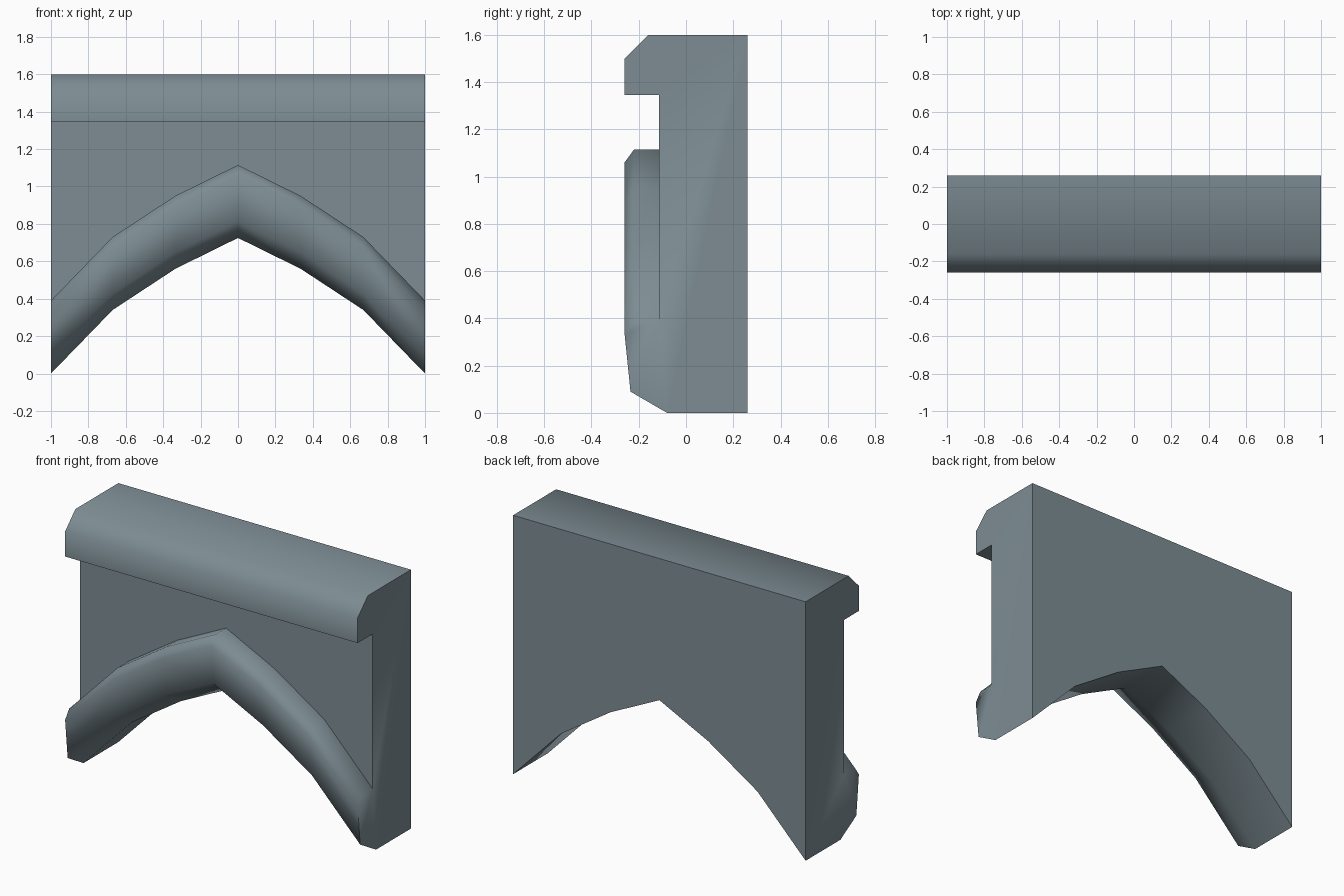
import bpy, bmesh, math

cube = bpy.data.objects.get("Cube")
if cube:
    bpy.data.objects.remove(cube, do_unlink=True)

# Stone colour
stone = bpy.data.materials.new("blue_grey_stone")
stone.use_nodes = True
colour = (0.205, 0.265, 0.293, 1)
stone.diffuse_color = colour
stone.node_tree.nodes["Principled BSDF"].inputs["Base Color"].default_value = colour

# Fixed upper profile (y, z): back wall, chamfered cornice, wall face
CORNICE = [(0.26, 1.6), (-0.16, 1.6), (-0.26, 1.5), (-0.26, 1.345), (-0.115, 1.345)]
# Rounded arch moulding (y, z), raised at each station to follow the arch
MOULDING = [(-0.115, 0.39), (-0.22, 0.39), (-0.26, 0.335),
            (-0.235, 0.09), (-0.08, 0), (0.26, 0)]
# Rise of the arch: (distance from centre, height)
HALF_ARCH = [(1, 0), (0.67, 0.34), (0.335, 0.56), (0, 0.725)]
STATIONS = [(-x, z) for x, z in HALF_ARCH] + HALF_ARCH[-2::-1]


def section(bm, x, rise):
    points = CORNICE + [(y, z + rise) for y, z in MOULDING]
    return [bm.verts.new((x, y, z)) for y, z in points]


# Arched wall section, lofted from end to end
bm = bmesh.new()
rings = [section(bm, x, rise) for x, rise in STATIONS]
count = len(rings[0])
for a, b in zip(rings, rings[1:]):
    for i in range(count):
        j = (i + 1) % count
        bm.faces.new((a[i], a[j], b[j], b[i]))
bm.faces.new(rings[0])
bm.faces.new(rings[-1][::-1])
bmesh.ops.recalc_face_normals(bm, faces=bm.faces)

mesh = bpy.data.meshes.new("arched_wall")
bm.to_mesh(mesh)
bm.free()
mesh.materials.append(stone)
wall = bpy.data.objects.new("arched_wall", mesh)
bpy.context.collection.objects.link(wall)

# Soft mouldings, crisp right-angled edges
bpy.ops.object.select_all(action="DESELECT")
wall.select_set(True)
bpy.context.view_layer.objects.active = wall
bpy.ops.object.shade_smooth_by_angle(angle=math.radians(60))
